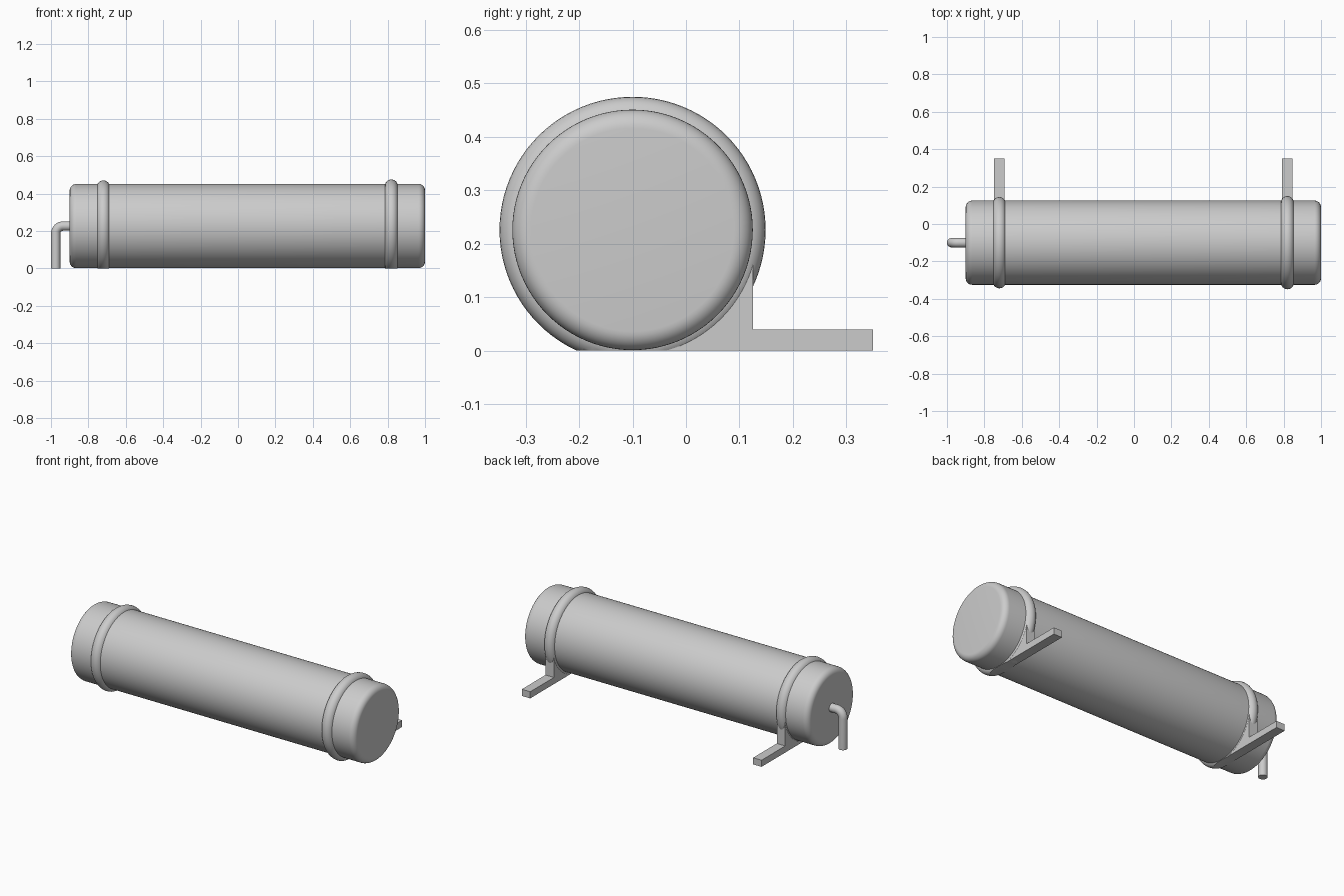
import bpy, bmesh
from math import sin, cos, pi, radians
from mathutils import Vector, Matrix

cube = bpy.data.objects.get("Cube")
if cube:
    bpy.data.objects.remove(cube, do_unlink=True)

AXIS_Y, AXIS_Z, RADIUS = -0.1, 0.226, 0.225

grey = bpy.data.materials.new("light grey")
grey.use_nodes = True
grey.diffuse_color = (0.6, 0.6, 0.6, 1)
grey.node_tree.nodes["Principled BSDF"].inputs["Base Color"].default_value = (0.6, 0.6, 0.6, 1)


def finish(name, bm, smooth=True):
    bmesh.ops.recalc_face_normals(bm, faces=bm.faces)
    mesh = bpy.data.meshes.new(name)
    bm.to_mesh(mesh)
    bm.free()
    mesh.materials.append(grey)
    obj = bpy.data.objects.new(name, mesh)
    bpy.context.collection.objects.link(obj)
    if smooth:
        bpy.ops.object.select_all(action="DESELECT")
        obj.select_set(True)
        bpy.context.view_layer.objects.active = obj
        bpy.ops.object.shade_smooth_by_angle(angle=radians(35))
    return obj


def lathe(profile, closed, steps=96):
    """Revolve (x, radius) points about the long axis of the tank."""
    bm = bmesh.new()
    verts = [bm.verts.new((x, AXIS_Y, AXIS_Z + r)) for x, r in profile]
    pairs = list(zip(verts, verts[1:])) + ([(verts[-1], verts[0])] if closed else [])
    edges = [bm.edges.new(p) for p in pairs]
    bmesh.ops.spin(bm, geom=verts + edges, cent=(0, AXIS_Y, AXIS_Z), axis=(1, 0, 0),
                   angle=2 * pi, steps=steps, use_merge=True)
    bmesh.ops.remove_doubles(bm, verts=bm.verts, dist=1e-5)
    return bm


def arc(cx, cr, rad, start, end, n):
    return [(cx + rad * cos(start + (end - start) * i / n),
             cr + rad * sin(start + (end - start) * i / n)) for i in range(n + 1)]


# Tank with rounded rims
fillet = 0.035
tank = lathe(arc(-0.9 + fillet, RADIUS - fillet, fillet, pi, pi / 2, 8)
             + arc(1 - fillet, RADIUS - fillet, fillet, pi / 2, 0, 8), False)
bmesh.ops.holes_fill(tank, edges=[e for e in tank.edges if e.is_boundary])
finish("tank", tank)

# Round straps, cut flat at the ground, each with an L-shaped foot
for side, x, outer in (("right", -0.72, 0.244), ("left", 0.82, 0.249)):
    ring = lathe(arc(x, outer - 0.035, 0.035, 0, 2 * pi, 24)[:-1], True)
    cut = bmesh.ops.bisect_plane(ring, geom=ring.verts[:] + ring.edges[:] + ring.faces[:],
                                 plane_co=(0, 0, 0), plane_no=(0, 0, -1), clear_outer=True)
    bmesh.ops.holes_fill(ring, edges=[e for e in ring.edges if e.is_boundary])
    finish(side + "_strap", ring)

    foot = bmesh.new()
    outline = [(AXIS_Y, 0), (0.35, 0), (0.35, 0.04), (0.125, 0.04),
               (0.125, AXIS_Z), (0.08, AXIS_Z), (0.08, 0.1), (AXIS_Y, 0.04)]
    face = foot.faces.new([foot.verts.new((x - 0.028, y, z)) for y, z in outline])
    out = bmesh.ops.extrude_face_region(foot, geom=[face])
    bmesh.ops.translate(foot, vec=(0.056, 0, 0),
                        verts=[v for v in out["geom"] if isinstance(v, bmesh.types.BMVert)])
    finish(side + "_foot", foot, smooth=False)

# Bent outlet pipe: rings swept along the path, then skinned
pipe_r, bend, px = 0.025, 0.04, -0.975
path = [(px, 0, 0)]
for i in range(11):
    a = pi / 2 * i / 10
    path.append((px + bend * (1 - cos(a)), AXIS_Z - bend + bend * sin(a), a))
path.append((-0.88, AXIS_Z, pi / 2))
pipe = bmesh.new()
rings = []
for x, z, tilt in path:
    place = Matrix.Translation((x, AXIS_Y, z)) @ Matrix.Rotation(tilt, 4, "Y")
    rings.append([pipe.verts.new(place @ Vector((pipe_r * cos(t), pipe_r * sin(t), 0)))
                  for t in (2 * pi * k / 32 for k in range(32))])
for a, b in zip(rings, rings[1:]):
    for k in range(32):
        j = (k + 1) % 32
        pipe.faces.new((a[k], a[j], b[j], b[k]))
pipe.faces.new(rings[0])
pipe.faces.new(rings[-1])
finish("outlet_pipe", pipe)
